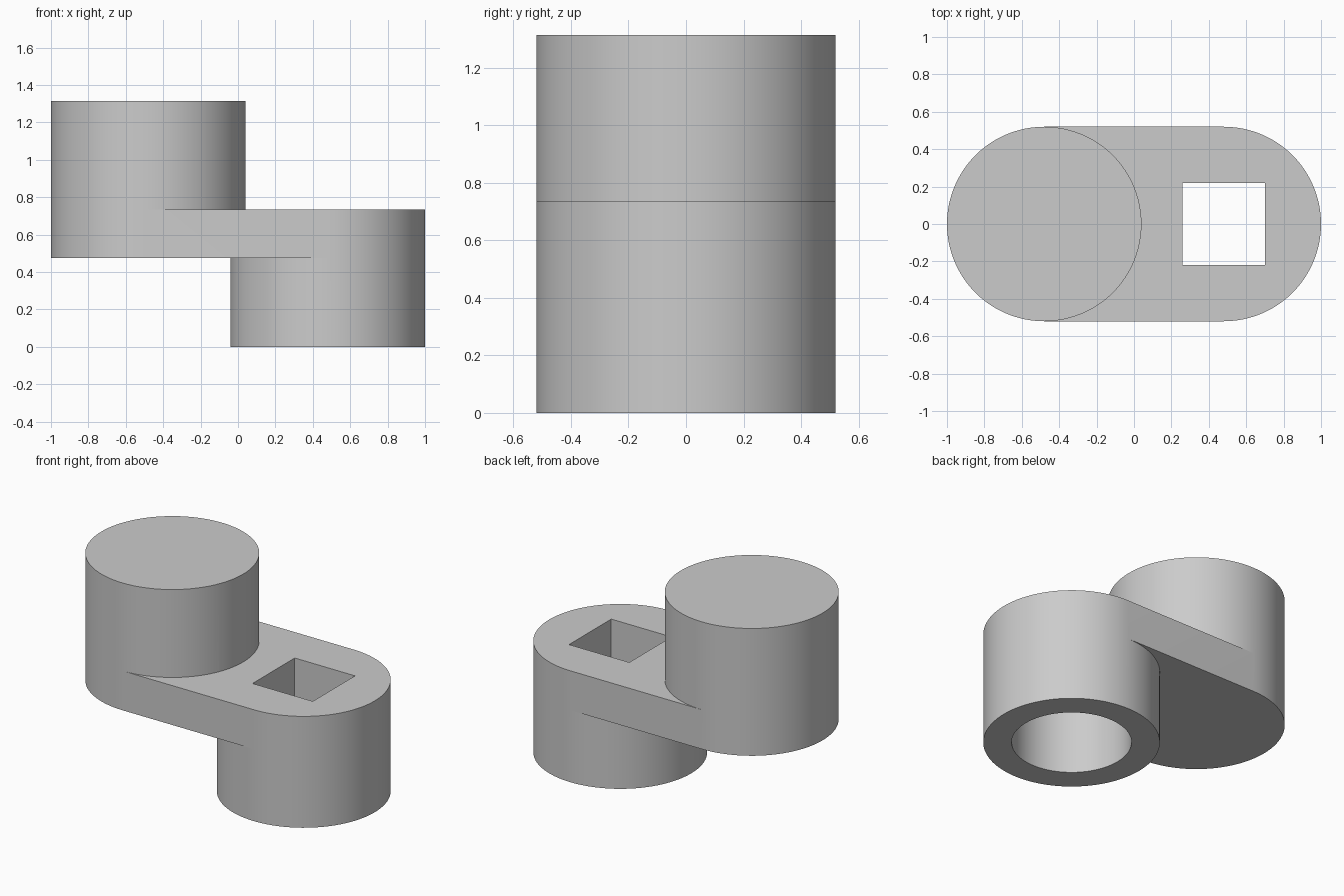
import bpy, bmesh, math

R = 0.52            # outer radius of both round ends
CX = 0.48           # distance of each axis from the middle
LINK_Z = (0.475, 0.735)
TOP = 1.315
SEGMENTS = 96

cube = bpy.data.objects.get("Cube")
if cube:
    bpy.data.objects.remove(cube, do_unlink=True)

grey = bpy.data.materials.new("light grey")
grey.use_nodes = True
colour = (0.6, 0.6, 0.6, 1)
grey.diffuse_color = colour
grey.node_tree.nodes["Principled BSDF"].inputs["Base Color"].default_value = colour


def arc(cx, radius, start, sweep, count):
    return [(cx + radius * math.cos(start + sweep * i / count),
             radius * math.sin(start + sweep * i / count)) for i in range(count + 1)]


def circle(cx, radius):
    return arc(cx, radius, -math.pi / 2, 2 * math.pi, SEGMENTS)[:-1]


def prism(name, outline, bottom, top):
    """Extrude a closed plan outline between two heights."""
    bm = bmesh.new()
    face = bm.faces.new([bm.verts.new((x, y, bottom)) for x, y in outline])
    extruded = bmesh.ops.extrude_face_region(bm, geom=[face], use_keep_orig=True)["geom"]
    bmesh.ops.translate(bm, vec=(0, 0, top - bottom),
                        verts=[v for v in extruded if isinstance(v, bmesh.types.BMVert)])
    bmesh.ops.recalc_face_normals(bm, faces=bm.faces)
    mesh = bpy.data.meshes.new(name)
    bm.to_mesh(mesh)
    bm.free()
    mesh.materials.append(grey)
    obj = bpy.data.objects.new(name, mesh)
    bpy.context.collection.objects.link(obj)
    return obj


# Flat link with rounded ends
half = SEGMENTS // 2
stadium = (arc(CX, R, -math.pi / 2, math.pi, half)
           + arc(-CX, R, math.pi / 2, math.pi, half))
link = prism("offset_link", stadium, *LINK_Z)

# Posts to merge in, then the round bore and square socket to cut
s = 0.22
square = [(CX - s, -s), (CX + s, -s), (CX + s, s), (CX - s, s)]
steps = [
    (prism("upper_post", circle(-CX, R), LINK_Z[0], TOP), 'UNION'),
    (prism("lower_post", circle(CX, R), 0, LINK_Z[1]), 'UNION'),
    (prism("round_bore", circle(CX, 0.353), -0.1, LINK_Z[0]), 'DIFFERENCE'),
    (prism("square_socket", square, 0.3, 1), 'DIFFERENCE'),
]
bpy.ops.object.select_all(action='DESELECT')
bpy.context.view_layer.objects.active = link
link.select_set(True)
for helper, operation in steps:
    helper.hide_render = True
    mod = link.modifiers.new(helper.name, 'BOOLEAN')
    mod.operation = operation
    mod.solver = 'EXACT'
    mod.object = helper
    bpy.ops.object.modifier_apply(modifier=mod.name)
    bpy.data.objects.remove(helper, do_unlink=True)

# Tidy coplanar seams left by the merging
bm = bmesh.new()
bm.from_mesh(link.data)
bmesh.ops.remove_doubles(bm, verts=bm.verts, dist=0.0001)
bmesh.ops.dissolve_limit(bm, angle_limit=math.radians(0.5), verts=bm.verts, edges=bm.edges)
bm.to_mesh(link.data)
bm.free()

bpy.ops.object.shade_smooth_by_angle(angle=math.radians(30))
